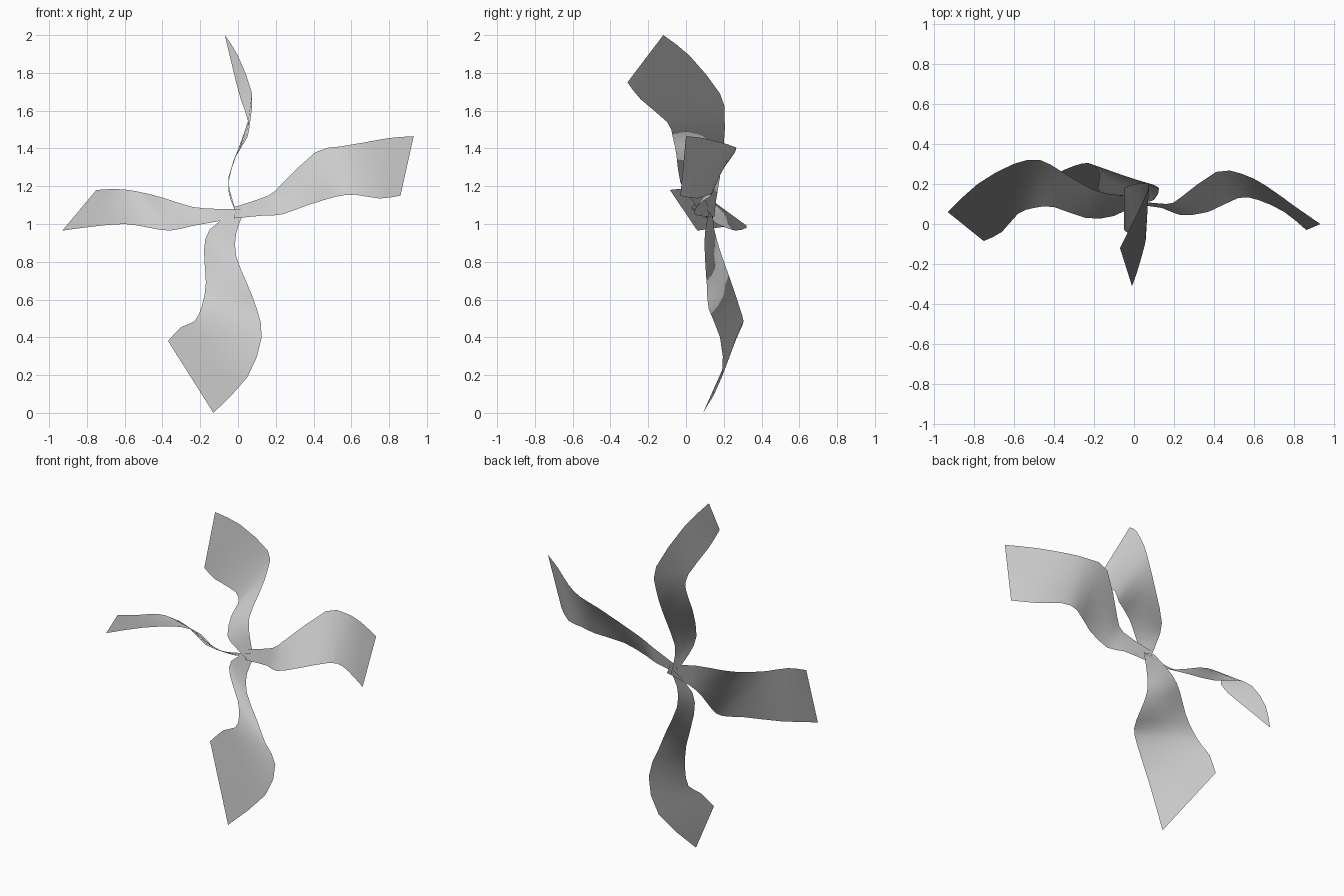
import bpy, bmesh
from mathutils import Vector

ACROSS, STEPS = 4, 2
shade = []      # soft shading normals of the first leaf, shared by all leaves


def spline(points):
    """Smooth curve through the points of one ribbon edge."""
    p = [Vector(q) for q in points]
    p = [2 * p[0] - p[1]] + p + [2 * p[-1] - p[-2]]
    out = []
    for a, b, c, d in zip(p, p[1:], p[2:], p[3:]):
        for i in range(STEPS):
            t = i / STEPS
            out.append(0.5 * (2 * b + (c - a) * t + (2 * a - 5 * b + 4 * c - d) * t ** 2
                              + (3 * b - a - 3 * c + d) * t ** 3))
    return out + [p[-2]]


def ribbon(name, edge_a, edge_b):
    """Twisted leaf surface spanned between two edges, root to tip."""
    bm = bmesh.new()
    rows = [[bm.verts.new(a.lerp(b, j / ACROSS)) for j in range(ACROSS + 1)]
            for a, b in zip(spline(edge_a), spline(edge_b))]
    for r, s in zip(rows, rows[1:]):
        for j in range(ACROSS):
            bm.faces.new((r[j], s[j], s[j + 1], r[j + 1])).smooth = True
    bm.normal_update()
    # Face the front
    if sum(f.normal.y * f.calc_area() for f in bm.faces) > 0:
        bmesh.ops.reverse_faces(bm, faces=bm.faces)
        bm.normal_update()
    if not shade:
        shade.extend(v.normal.copy() for v in bm.verts)
    mesh = bpy.data.meshes.new(name)
    bm.to_mesh(mesh)
    bm.free()
    mesh.normals_split_custom_set_from_vertices(shade)
    bpy.context.collection.objects.link(bpy.data.objects.new(name, mesh))


# Right leaf: rear upper edge, front lower edge
ribbon("right_leaf",
       [(-.02, .12, 1.09), (.16, .1, 1.15), (.23, .13, 1.21), (.41, .26, 1.38),
        (.54, .25, 1.41), (.66, .19, 1.43), (.8, .09, 1.455), (.93, .0, 1.465)],
       [(-.02, .1, 1.03), (.14, .08, 1.045), (.23, .045, 1.05), (.37, .06, 1.1),
        (.52, .13, 1.145), (.62, .12, 1.155), (.75, .06, 1.135), (.86, -.03, 1.15)])

# Upper leaf: rises, then curls forward
ribbon("upper_leaf",
       [(0.0, .15, 1.04), (-.03, .16, 1.13), (-.05, .18, 1.25), (.01, .2, 1.42),
        (.06, .205, 1.57), (.075, .18, 1.69), (.0, .02, 1.89), (-.07, -.12, 2.0)],
       [(0.0, .09, 1.04), (-.04, .03, 1.13), (-.05, -.03, 1.22), (-.01, -.05, 1.36),
        (.05, -.07, 1.46), (.055, -.1, 1.54), (.015, -.24, 1.66), (-.01, -.31, 1.75)])

# Left leaf: rear lower edge, front upper edge
ribbon("left_leaf",
       [(.03, .14, 1.04), (-.13, .15, 1.01), (-.24, .19, .99), (-.36, .26, .965),
        (-.47, .32, .98), (-.6, .3, 1.0), (-.78, .2, .985), (-.93, .06, .965)],
       [(.03, .11, 1.08), (-.1, .04, 1.08), (-.24, .03, 1.09), (-.4, .085, 1.14),
        (-.5, .08, 1.165), (-.58, .05, 1.18), (-.66, -.04, 1.185), (-.75, -.085, 1.18)])

# Lower leaf: left edge, right edge, reaching the ground with a pointed tip
ribbon("lower_leaf",
       [(-.03, .14, 1.06), (-.15, .15, .97), (-.18, .18, .86), (-.17, .24, .69),
        (-.19, .28, .57), (-.23, .305, .485), (-.3, .29, .455), (-.37, .26, .38)],
       [(.03, .12, 1.06), (-.01, .1, .95), (-.01, .1, .83), (.05, .11, .68),
        (.1, .12, .55), (.125, .18, .4), (.05, .19, .19), (-.13, .09, .0)])
